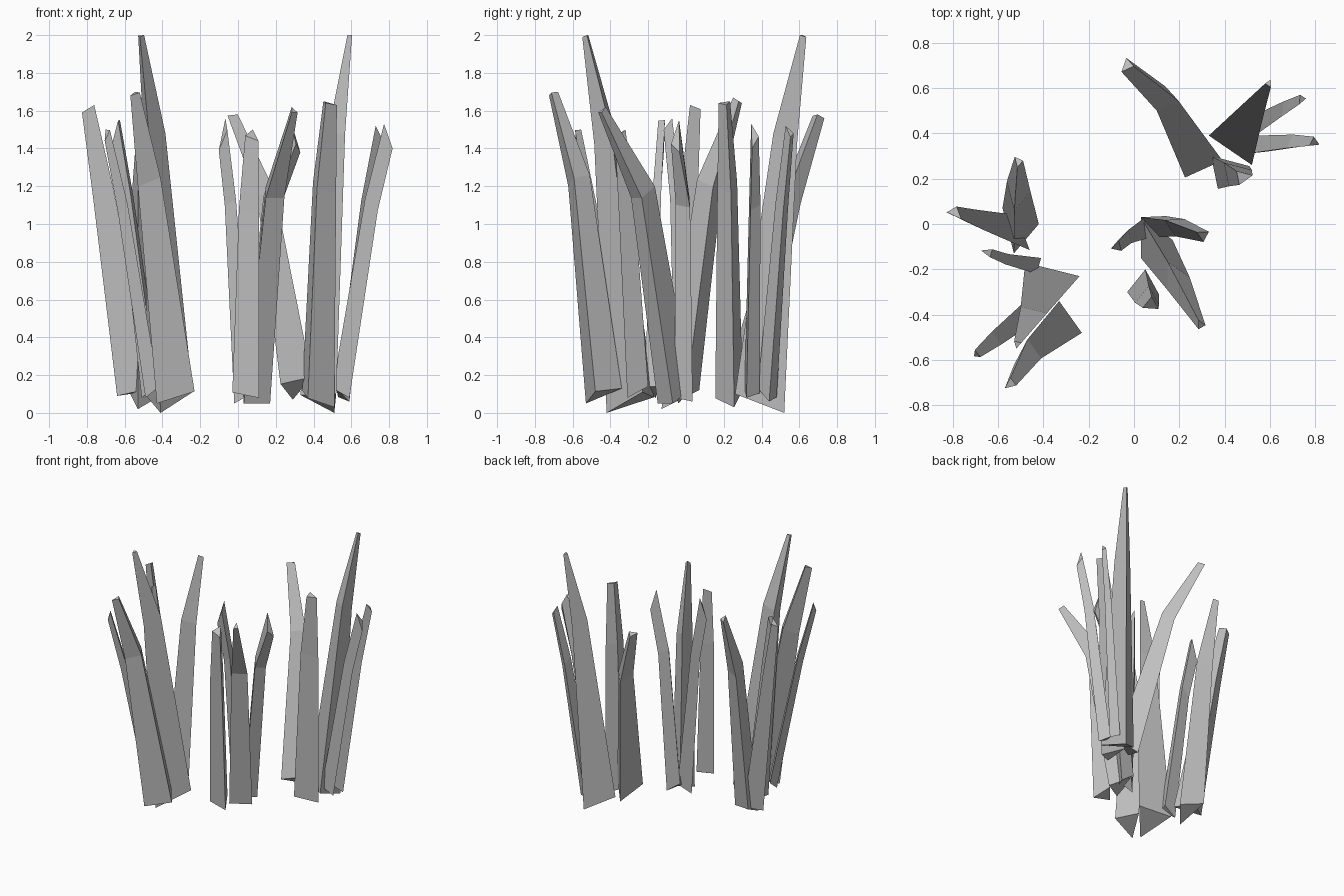
import bpy
import bmesh
from mathutils import Vector

# Remove the default object
cube = bpy.data.objects.get("Cube")
if cube:
    bpy.data.objects.remove(cube, do_unlink=True)

# Single flat grey
grey = bpy.data.materials.new("plain_grey")
grey.use_nodes = True
colour = (0.52, 0.52, 0.52, 1)
grey.diffuse_color = colour
shader = next(n for n in grey.node_tree.nodes if n.type == "BSDF_PRINCIPLED")
shader.inputs["Base Color"].default_value = colour
shader.inputs["Roughness"].default_value = 0.8


def ring(bm, foot, centre, size, lean, height, drop):
    """Scaled copy of the foot triangle, cut lower towards the lean."""
    middle = sum(foot, Vector((0, 0))) / len(foot)
    reach = [(p - middle).dot(lean) for p in foot]
    low, high = min(reach), max(reach)
    verts = []
    for point, r in zip(foot, reach):
        flat = centre + (point - middle) * size
        z = height - drop * (r - low) / (high - low)
        verts.append(bm.verts.new((flat.x, flat.y, z)))
    return verts


def blade(name, corners, foot_top, kink, tip, foot_drop=0.08,
          middle_size=0.65, tip_size=0.3, tip_drop=0.06):
    """Three-sided tapering blade with one kink below its slanted tip."""
    foot = [Vector(c) for c in corners]
    a, b, c = foot
    root = (a + b + c) / 3
    end = Vector(tip[:2])
    lean = (end - root).normalized()
    bm = bmesh.new()
    rings = [
        ring(bm, foot, root, 1, lean, foot_top, foot_drop),
        ring(bm, foot, Vector(kink), middle_size, lean, tip[2] * 0.74, 0.06),
        ring(bm, foot, end, tip_size, lean, tip[2], tip_drop),
    ]
    bm.faces.new(rings[0])
    bm.faces.new(rings[-1])
    for lower, upper in zip(rings, rings[1:]):
        for i in range(3):
            j = (i + 1) % 3
            bm.faces.new((lower[i], lower[j], upper[j], upper[i]))
    bmesh.ops.recalc_face_normals(bm, faces=bm.faces)
    mesh = bpy.data.meshes.new(name)
    bm.to_mesh(mesh)
    bm.free()
    mesh.materials.append(grey)
    bpy.context.collection.objects.link(bpy.data.objects.new(name, mesh))


# Back left tuft
blade("back_tuft_wide_blade", [(.225, .205), (.39, .28), (.29, .39)], .19,
      (.145, .55), (-.03, .7, 1.58), foot_drop=.12, middle_size=.58,
      tip_size=.33, tip_drop=.02)
blade("back_tuft_tall_blade", [(.33, .39), (.52, .26), (.51, .52)], .1,
      (.535, .525), (.595, .62, 2), foot_drop=.1, middle_size=.48,
      tip_size=.13, tip_drop=.01)
blade("back_tuft_thin_blade", [(.52, .38), (.59, .44), (.53, .48)], .13,
      (.67, .51), (.74, .55, 1.52), foot_drop=.07, tip_size=.42)
blade("back_tuft_outer_blade", [(.5, .31), (.59, .32), (.54, .39)], .13,
      (.705, .357), (.795, .36, 1.53), foot_drop=.05, middle_size=.75,
      tip_size=.5, tip_drop=.13)
blade("back_tuft_upright_blade", [(.34, .3), (.37, .155), (.51, .255)], .12,
      (.445, .225), (.48, .207, 1.65), foot_drop=.09, middle_size=.72,
      tip_size=.42, tip_drop=.02)

# Centre tuft
blade("centre_tuft_front_blade", [(.03, .03), (.03, -.15), (.17, -.07)], .13,
      (.18, -.23), (.295, -.445, 1.62), middle_size=.7, tip_size=.22, tip_drop=.03)
blade("centre_tuft_side_blade", [(.03, .03), (.09, -.06), (.14, .035)], .14,
      (.18, -.005), (.305, -.05, 1.55), middle_size=.8, tip_size=.47, tip_drop=.17)
blade("centre_tuft_inner_blade", [(.05, .03), (.07, -.06), (-.02, -.04)], .13,
      (-.035, -.06), (-.075, -.1, 1.56), tip_size=.5, tip_drop=.17)
blade("centre_tuft_upright_blade", [(-.03, -.3), (.05, -.2), (.11, -.31)], .14,
      (.06, -.325), (.075, -.355, 1.5), foot_drop=.06, middle_size=.75, tip_size=.5)

# Right tuft
blade("right_tuft_outer_blade", [(-.64, -.03), (-.46, -.115), (-.52, .04)], .13,
      (-.71, .02), (-.79, .05, 1.63), foot_drop=.04, middle_size=.58,
      tip_size=.36, tip_drop=.04)
blade("right_tuft_back_blade", [(-.42, 0), (-.53, -.13), (-.58, .07)], .02,
      (-.515, .13), (-.51, .275, 1.67), foot_drop=-.1, tip_size=.23, tip_drop=.03)

# Front right tuft
blade("front_tuft_wide_blade", [(-.23, -.48), (-.33, -.34), (-.43, -.53)], .13,
      (-.47, -.575), (-.545, -.705, 1.7), middle_size=.6, tip_size=.25, tip_drop=.02)
blade("front_tuft_tall_blade", [(-.24, -.23), (-.48, -.17), (-.41, -.42)], .11,
      (-.45, -.415), (-.515, -.53, 2), foot_drop=.11, middle_size=.48,
      tip_size=.13, tip_drop=.01)
blade("front_tuft_outer_blade", [(-.49, -.41), (-.42, -.42), (-.48, -.34)], .14,
      (-.615, -.51), (-.695, -.575, 1.5), foot_drop=.06, middle_size=.7, tip_size=.4)
blade("front_tuft_inner_blade", [(-.41, -.15), (-.43, -.22), (-.51, -.16)], .14,
      (-.58, -.15), (-.645, -.125, 1.55), foot_drop=.06, tip_size=.5, tip_drop=.16)
